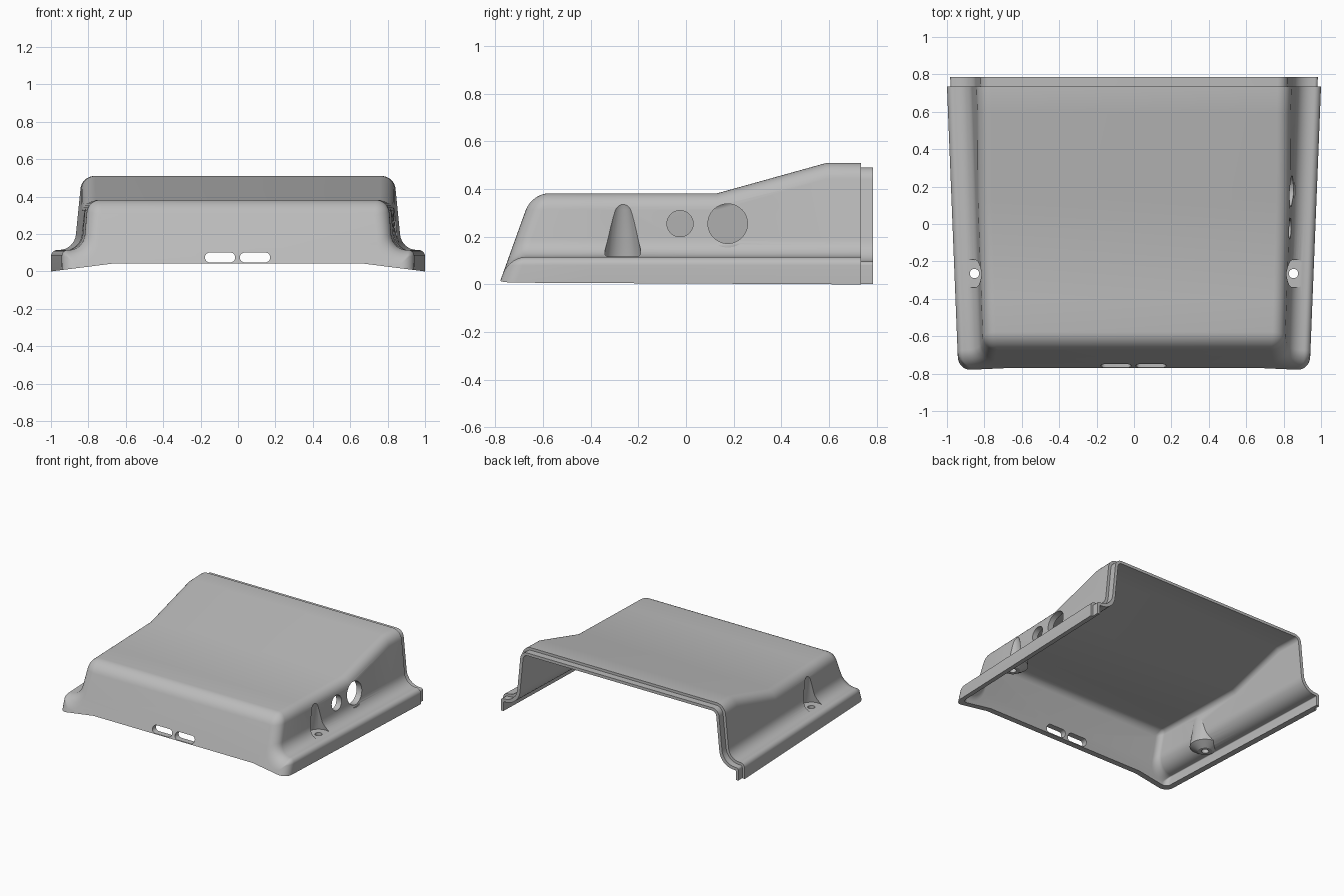
import bpy, bmesh, math
from mathutils import Vector, Matrix

if "Cube" in bpy.data.objects:
    bpy.data.objects.remove(bpy.data.objects["Cube"])

grey = bpy.data.materials.new("light grey plastic")
grey.use_nodes = True
COL = (0.50, 0.50, 0.50, 1)
grey.diffuse_color = COL
grey.node_tree.nodes["Principled BSDF"].inputs["Base Color"].default_value = COL

WALL = 0.04      # shell thickness
ROUND = 0.07     # rounding of the front edges


def make_object(name, bm):
    bmesh.ops.remove_doubles(bm, verts=bm.verts, dist=1e-5)
    bmesh.ops.recalc_face_normals(bm, faces=bm.faces)
    me = bpy.data.meshes.new(name)
    bm.to_mesh(me)
    bm.free()
    me.materials.append(grey)
    ob = bpy.data.objects.new(name, me)
    bpy.context.collection.objects.link(ob)
    return ob


def fillet(prev, corner, nxt, r, n=8):
    """Points of an arc that rounds one corner of a 2D path."""
    p, c, q = Vector(prev), Vector(corner), Vector(nxt)
    a, b = (p - c).normalized(), (q - c).normalized()
    half = a.angle(b) / 2
    centre = c + (a + b).normalized() * (r / math.sin(half))
    s, e = c + a * r / math.tan(half) - centre, c + b * r / math.tan(half) - centre
    sweep = math.pi - 2 * half
    return [centre + (s * math.sin(sweep * (1 - k / n)) + e * math.sin(sweep * k / n))
            / math.sin(sweep) for k in range(n + 1)]


def roof(y):
    """Roof height along the length: low deck, ramp, high deck."""
    return 0.382 + 0.128 * min(max((y - 0.13) / 0.46, 0), 1)


def section(d, h):
    """Right half of the cross-section, offset inwards by d."""
    ro = max(0.035 - d, 0.006)
    foot, outer, inner = (1 - d, -1), (1 - d, 0.115 - d), (0.875 - d, 0.115 - d)
    top = (0.875 - d - 0.1 * (h - 0.115), h - d)
    return (fillet(foot, outer, inner, ro) + fillet(outer, inner, top, 0.124 - ro)
            + fillet(inner, top, (0, h - d), max(0.075 - d, 0.015)))


def underside(x):
    return 0.043 * min(1, (1 - x) / 0.34)


def loft(name, stations, floor=None):
    """Skin rings; a station is (y, slanted, offset)."""
    bm = bmesh.new()
    rings = []
    for y0, slanted, d in stations:
        def place(x, z, scaled=True):
            y = y0 + 0.36 * z if slanted else y0
            return Vector((x * (0.965 + 0.04 * (y - 0.735) + 0.035) if scaled else x, y, z))
        pts = [place(p.x, p.y) for p in section(d, roof(y0))]
        edge = pts[0].x
        for _ in range(3):   # settle the foot on the tapered side
            z = underside(edge) if floor is None else floor
            edge = place(1 - d, z).x
        zc = 0.043 if floor is None else floor
        half = [place(0.66, zc, False), place(1 - d, z)] + pts
        ring = half + [Vector((-p.x, p.y, p.z)) for p in reversed(half)]
        rings.append([bm.verts.new(p) for p in ring])
    for a, b in zip(rings, rings[1:]):
        for i in range(len(a)):
            j = (i + 1) % len(a)
            bm.faces.new((a[i], a[j], b[j], b[i]))
    bm.faces.new(rings[0])
    bm.faces.new(rings[-1])
    return make_object(name, bm)


def front_round(y, r, d, n=7):
    """Slanted stations that round the front edge."""
    out = []
    for k in range(n + 1):
        a = math.pi / 2 * k / n
        out.append((y + r * (1 - math.cos(a)), True, d + r * (1 - math.sin(a))))
    return out


def lathe(name, profile, x, y, n=40):
    """Turn a (radius, z) profile round a vertical axis."""
    bm = bmesh.new()
    rings = [[bm.verts.new((x + r * math.cos(2 * math.pi * i / n),
                            y + r * math.sin(2 * math.pi * i / n), z)) for i in range(n)]
             for r, z in profile]
    for a, b in zip(rings, rings[1:]):
        for i in range(n):
            j = (i + 1) % n
            bm.faces.new((a[i], a[j], b[j], b[i]))
    bm.faces.new(rings[0])
    bm.faces.new(rings[-1])
    return make_object(name, bm)


def side_cylinder(name, y, z, r, x0, x1):
    bm = bmesh.new()
    mat = Matrix.Translation(((x0 + x1) / 2, y, z)) @ Matrix.Rotation(math.pi / 2, 4, 'Y')
    bmesh.ops.create_cone(bm, cap_ends=True, segments=48, radius1=r, radius2=r,
                          depth=x1 - x0, matrix=mat)
    return make_object(name, bm)


def slot_cutter(name, x, z, w, h):
    """Rounded slot running through the front wall."""
    bm = bmesh.new()
    pts = []
    for side in (1, -1):
        for k in range(13):
            a = math.pi * k / 12 - math.pi / 2
            pts.append((x + side * (w / 2 - h / 2 + h / 2 * math.cos(a)),
                        z + side * h / 2 * math.sin(a)))
    f = bm.faces.new([bm.verts.new((px, -0.9, pz)) for px, pz in pts])
    ext = bmesh.ops.extrude_face_region(bm, geom=[f])
    bmesh.ops.translate(bm, vec=(0, 0.3, 0),
                        verts=[v for v in ext["geom"] if isinstance(v, bmesh.types.BMVert)])
    return make_object(name, bm)


def subtract(target, cutter):
    cutter.hide_render = True
    mod = target.modifiers.new("cut", 'BOOLEAN')
    mod.operation, mod.solver, mod.object = 'DIFFERENCE', 'EXACT', cutter
    bpy.context.view_layer.objects.active = target
    bpy.ops.object.modifier_apply(modifier=mod.name)
    bpy.data.objects.remove(cutter)


# Outer body with the stepped lip at the back
shell = loft("enclosure_cover", front_round(-0.785, ROUND, 0) + [
    (-0.4, False, 0), (0.13, False, 0), (0.59, False, 0), (0.735, False, 0),
    (0.735, False, 0.019), (0.785, False, 0.019)])

# Hollow inside, keeping the two screw bosses
cavity = loft("cavity_cutter", front_round(-0.742, 0.04, WALL) + [
    (-0.4, False, WALL), (0.13, False, WALL), (0.59, False, WALL), (0.95, False, WALL)],
    floor=-0.2)
BOSS_X, BOSS_Y = 0.853, -0.265
for s in (1, -1):
    subtract(cavity, lathe("screw_boss", [(0.05, 0.065), (0.105, 0.1), (0.066, 0.365),
                                          (0.03, 0.39)], s * BOSS_X, BOSS_Y))
subtract(shell, cavity)

# Tapered screw pockets and screw holes
for s in (1, -1):
    subtract(shell, lathe("screw_pocket", [(0.079, 0.118), (0.045, 0.315), (0.036, 0.34),
                                           (0.015, 0.352)], s * BOSS_X, BOSS_Y))
    subtract(shell, lathe("screw_hole", [(0.025, -0.1), (0.025, 0.2)], s * BOSS_X, BOSS_Y))

# Round connector holes in the left side, the large one with a relief in the flange curve
subtract(shell, side_cylinder("small_hole", -0.025, 0.255, 0.055, 0.6, 1.2))
subtract(shell, side_cylinder("large_hole", 0.175, 0.255, 0.083, 0.6, 1.2))
subtract(shell, side_cylinder("large_hole_relief", 0.175, 0.255, 0.1, 0.856, 1.2))

# Two slots at the foot of the front wall
for x in (-0.096, 0.091):
    subtract(shell, slot_cutter("front_slot", x, 0.0745, 0.162, 0.053))

bpy.ops.object.select_all(action='DESELECT')
shell.select_set(True)
bpy.context.view_layer.objects.active = shell
bpy.ops.object.shade_smooth_by_angle(angle=math.radians(25))
